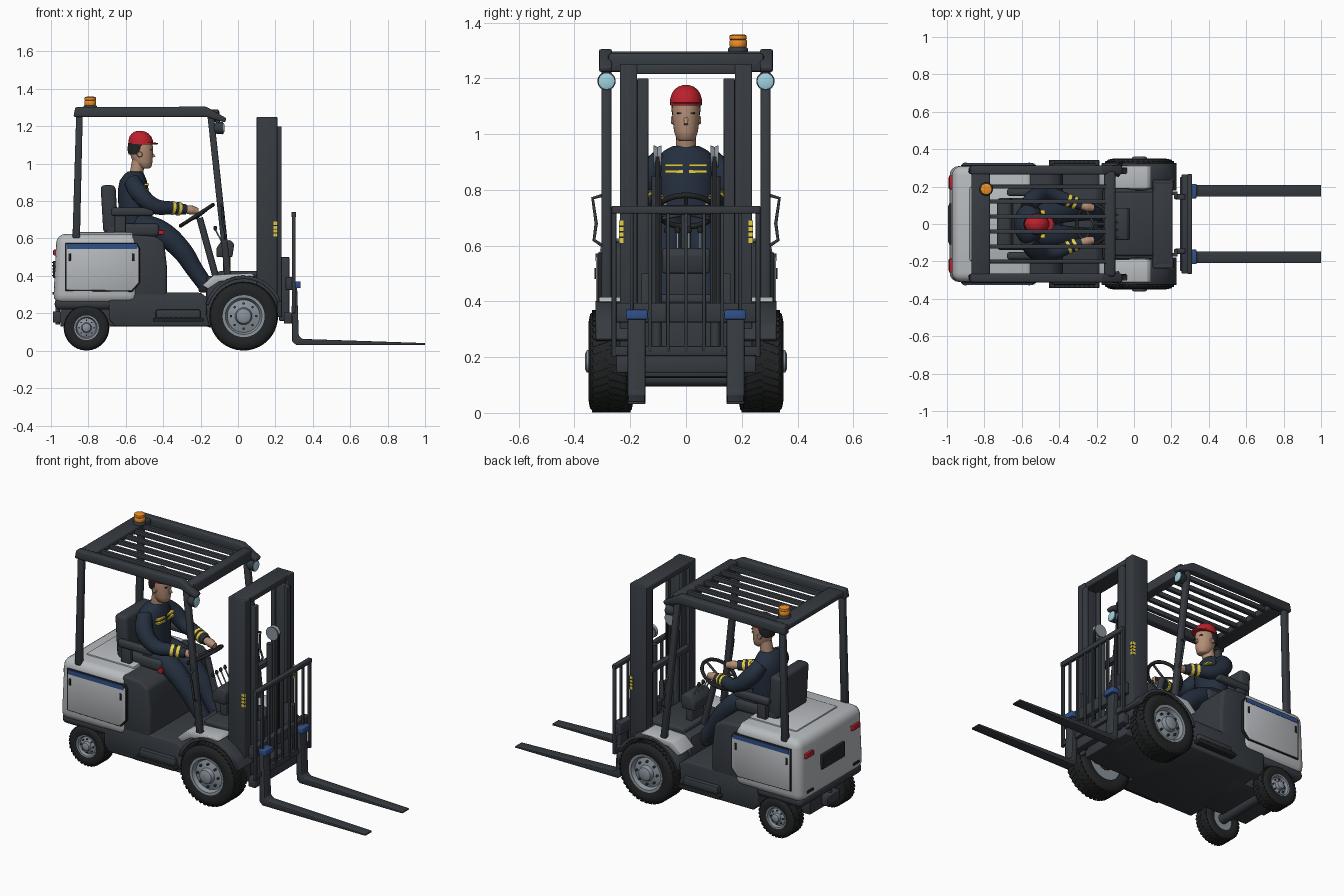
import bpy, bmesh, math
from math import sin, cos, pi, radians
from mathutils import Vector, Matrix

if "Cube" in bpy.data.objects:
    bpy.data.objects.remove(bpy.data.objects["Cube"])


def mat(name, *c):
    m = bpy.data.materials.new(name)
    m.diffuse_color = (*c, 1)
    m.use_nodes = True
    m.node_tree.nodes["Principled BSDF"].inputs["Base Color"].default_value = m.diffuse_color
    return m


DARK = mat("dark_steel", .037, .044, .053)
BLACK = mat("rubber", .016, .017, .018)
WHITE = mat("light_grey", .48, .5, .52)
RIM = mat("rim_grey", .25, .29, .33)
BLUE = mat("blue", .03, .08, .25)
NAVY = mat("navy_cloth", .018, .028, .048)
YEL = mat("yellow", .8, .62, .06)
SKIN = mat("skin", .45, .27, .18)
RED = mat("red", .5, .015, .025)
ORANGE = mat("orange", .85, .27, .02)
LENS = mat("lens", .35, .65, .75)


def finish(name, bm, m, bev=0, seg=2):
    bmesh.ops.recalc_face_normals(bm, faces=bm.faces)
    if bev:
        es = [e for e in bm.edges if len(e.link_faces) == 2 and e.calc_face_angle() > .45]
        bmesh.ops.bevel(bm, geom=es, offset=bev, segments=seg, affect='EDGES', profile=.5, clamp_overlap=True)
    me = bpy.data.meshes.new(name)
    bm.to_mesh(me)
    bm.free()
    me.materials.append(m)
    o = bpy.data.objects.new(name, me)
    bpy.context.collection.objects.link(o)
    return o


def box(name, x0, x1, y0, y1, z0, z1, m=DARK, bev=.004, seg=2):
    bm = bmesh.new()
    bmesh.ops.create_cube(bm, size=1, matrix=Matrix.Translation(((x0+x1)/2, (y0+y1)/2, (z0+z1)/2))
                          @ Matrix.Diagonal((x1-x0, abs(y1-y0), z1-z0, 1)))
    return finish(name, bm, m, bev, seg)


def extrude(name, pts, y0, y1, m=DARK, bev=.004, seg=2):
    """side profile in x,z swept from y0 to y1"""
    bm = bmesh.new()
    f = bm.faces.new([bm.verts.new((x, y0, z)) for x, z in pts])
    g = bmesh.ops.extrude_face_region(bm, geom=[f])['geom']
    bmesh.ops.translate(bm, vec=(0, y1-y0, 0), verts=[v for v in g if isinstance(v, bmesh.types.BMVert)])
    return finish(name, bm, m, bev, seg)


def skin_rings(bm, rings, loop=False):
    n = len(rings[0])
    for a, b in list(zip(rings, rings[1:])) + ([(rings[-1], rings[0])] if loop else []):
        for i in range(n):
            bm.faces.new((a[i], a[(i+1) % n], b[(i+1) % n], b[i]))
    if not loop:
        bm.faces.new(rings[0])
        bm.faces.new(rings[-1])


def lathe(name, prof, at, axis='Z', m=DARK, n=40, loop=False):
    """profile of (radius, height) turned round an axis through at"""
    bm = bmesh.new()
    rot = {'X': lambda a, b, h: (h, a, b), 'Y': lambda a, b, h: (a, h, b), 'Z': lambda a, b, h: (a, b, h)}[axis]
    rings = [[bm.verts.new(Vector(at) + Vector(rot(r*cos(2*pi*i/n), r*sin(2*pi*i/n), h))) for i in range(n)]
             for r, h in prof]
    skin_rings(bm, rings, loop)
    return finish(name, bm, m)


def loft(name, secs, m, n=28):
    """stack of ellipses (centre x, z, radius x, radius y)"""
    bm = bmesh.new()
    skin_rings(bm, [[bm.verts.new((cx+rx*cos(2*pi*i/n), ry*sin(2*pi*i/n), z)) for i in range(n)]
                    for cx, z, rx, ry in secs])
    return finish(name, bm, m)


def tube(name, pts, r, m=DARK, smooth=False, cyclic=False):
    """round bar; a point may carry its own radius as 4th number"""
    cu = bpy.data.curves.new(name, 'CURVE')
    cu.dimensions, cu.bevel_depth, cu.bevel_resolution = '3D', r, 4
    cu.use_fill_caps, cu.resolution_u = True, 8
    sp = cu.splines.new('BEZIER')
    sp.bezier_points.add(len(pts)-1)
    for b, p in zip(sp.bezier_points, pts):
        b.co = p[:3]
        b.radius = p[3]/r if len(p) > 3 else 1
        b.handle_left_type = b.handle_right_type = 'AUTO' if smooth else 'VECTOR'
    sp.use_cyclic_u = cyclic
    tmp = bpy.data.objects.new(name, cu)
    bpy.context.collection.objects.link(tmp)
    me = bpy.data.meshes.new_from_object(tmp.evaluated_get(bpy.context.evaluated_depsgraph_get()))
    bpy.data.objects.remove(tmp)
    me.materials.clear()
    me.materials.append(m)
    o = bpy.data.objects.new(name, me)
    bpy.context.collection.objects.link(o)


def wheel(name, x, R, r, y0, y1, s, lugs):
    """tyre with slanted tread blocks, dished rim, hub and bolts"""
    w, t, at = y1-y0, R-r, (x, 0, R+.002)
    prof = [(r, y0+.06*w), (r+.4*t, y0), (R-.18*t, y0+.04*w), (R-.02*t, y0+.15*w),
            (R-.02*t, y1-.15*w), (R-.18*t, y1-.04*w), (r+.4*t, y1), (r, y1-.06*w)]
    lathe(name+"_tyre", [(a, s*b) for a, b in prof], at, 'Y', BLACK, 64, True)
    prof = [(.25*r, y0+.1*w), (1.03*r, y0+.1*w), (1.03*r, y1-.04*w), (.9*r, y1-.05*w), (.8*r, y1-.2*w),
            (.42*r, y1-.12*w), (.36*r, y1+.04*w), (.25*r, y1+.08*w)]
    lathe(name+"_rim", [(a, s*b) for a, b in prof], at, 'Y', RIM)
    bm, bolts = bmesh.new(), bmesh.new()
    for i in range(lugs):
        for k, e in ((.29, 1), (.71, -1)):
            a = 2*pi*(i+(.5 if e < 0 else 0))/lugs
            bmesh.ops.create_cube(bm, size=1, matrix=Matrix.Translation(at) @ Matrix.Rotation(a, 4, 'Y')
                                  @ Matrix.Translation((0, s*(y0+k*w), R-.035*t)) @ Matrix.Rotation(e*s*.35, 4, 'Z')
                                  @ Matrix.Diagonal((1.3*pi*R/lugs, .4*w, .08*t, 1)))
    for i in range(8):
        bmesh.ops.create_cone(bolts, cap_ends=True, segments=10, radius1=.06*r, radius2=.06*r, depth=.12*w,
                              matrix=Matrix.Translation(at) @ Matrix.Rotation(i*pi/4, 4, 'Y')
                              @ Matrix.Translation((0, s*(y1-.14*w), .62*r)) @ Matrix.Rotation(pi/2, 4, 'X'))
    finish(name+"_tread", bm, BLACK)
    finish(name+"_bolts", bolts, DARK)


# chassis, floor and axles
extrude("chassis", [(-.69, .17), (-.66, .13), (-.15, .13), (-.17, .2), (-.16, .28), (-.2, .31), (-.69, .31)], -.3, .3, bev=.01)
box("front_frame", -.17, .14, -.19, .19, .125, .40, bev=.015)
box("mast_foot", .1, .205, -.175, .175, .13, .2)
box("cowl_top", -.11, .13, -.17, .17, .38, .425, bev=.012)
box("rear_frame", -.95, -.6, -.17, .17, .13, .3)
tube("rear_axle", [(-.81, -.22, .125), (-.81, .22, .125)], .03)
tube("front_axle", [(.03, -.24, .185), (.03, .24, .185)], .05)
box("counterweight_base", -.98, -.66, -.295, .295, .22, .28, bev=.025, seg=3)
box("tow_hitch", -.99, -.92, -.06, .06, .15, .21)
lathe("tow_pin", [(.012, .14), (.012, .235)], (-.965, 0, 0), n=16)

# rear body, hood and grille
extrude("rear_body", [(-.988, .25), (-.53, .25), (-.53, .625), (-.97, .625)], -.31, .31, WHITE, .05, 4)
box("hood_lid", -.88, -.56, -.2, .2, .6, .634, WHITE, .012)
extrude("seat_base", [(-.57, .28), (-.57, .62), (-.44, .612), (-.395, .58), (-.38, .45), (-.38, .28)], -.3, .3, bev=.018, seg=3)
box("rear_grille", -.99, -.96, -.11, .11, .39, .48, BLACK)
for i in range(5):
    box("grille_slat", -.994, -.975, -.1, .1, .4+i*.017, .406+i*.017, DARK, 0)

for s in (-1, 1):
    def sbox(name, x0, x1, y0, y1, *a, **k):
        box(name, x0, x1, min(s*y0, s*y1), max(s*y0, s*y1), *a, **k)

    wheel("front_wheel", .03, .183, .109, .2, .35, s, 40)
    wheel("rear_wheel", -.81, .121, .064, .19, .3, s, 34)

    # side doors, steps and lights
    door = [(-.925, .32), (-.925, .575), (-.54, .575), (-.525, .55), (-.525, .36), (-.565, .315)]
    extrude("door_seal", door, s*.3, s*.317, BLACK, .003)
    extrude("side_door", [(-.728+(x+.728)*.97, .447+(z-.447)*.96) for x, z in door], s*.3, s*.323, WHITE)
    sbox("blue_stripe", -.915, -.54, .32, .325, .545, .572, BLUE, 0)
    for x in (-.9, -.56):
        sbox("door_latch", x-.006, x+.006, .32, .328, .48, .52, BLACK, .002)
    sbox("step", -.455, -.185, .28, .342, .155, .175, BLACK)
    sbox("step_riser", -.44, -.2, .28, .325, .17, .22, bev=.012)
    for i in range(10):
        sbox("step_rib", -.44+i*.026, -.43+i*.026, .3, .34, .17, .18, DARK, 0)
    sbox("tail_light", -.988, -.95, .185, .26, .51, .54, RED)
    sbox("reflector", -.992, -.95, .19, .25, .3, .315, BLACK)

    # front fenders
    ang = [radians(a) for a in range(20, 166, 12)]
    arc = [(.03+.212*cos(a), .19+.212*sin(a)) for a in ang] + [(.03+.194*cos(a), .19+.194*sin(a)) for a in ang[::-1]]
    extrude("fender", arc, s*.18, s*.325, bev=.002, seg=1)
    extrude("fender_cover", [(-.19, .35), (-.13, .405), (.07, .415), (.09, .4), (.04, .385), (-.1, .37), (-.16, .33)],
            s*.19, s*.312, WHITE)

    # overhead guard sides
    extrude("guard_rail", [(-.88, 1.25), (-.87, 1.302), (-.17, 1.305), (-.06, 1.242), (-.07, 1.22), (-.17, 1.25)],
            s*.265, s*.312, bev=.008)
    extrude("rear_post", [(-.885, .6), (-.845, .6), (-.83, 1.27), (-.865, 1.27)], s*.268, s*.303, bev=.008)
    extrude("front_post", [(-.07, .39), (-.035, .39), (-.13, 1.27), (-.165, 1.27)], s*.268, s*.303, bev=.008)
    tube("grab_handle", [(-.07, s*.3, .6), (-.065, s*.33, .62), (-.08, s*.322, .68), (-.085, s*.335, .77), (-.09, s*.3, .78)], .006)
    lathe("headlight_housing", [(.018, -.13), (.03, -.115), (.033, -.08)], (0, s*.285, 1.19), 'X', n=28)
    lathe("headlight_lens", [(.028, -.085), (.028, -.076), (.016, -.072)], (0, s*.285, 1.19), 'X', LENS, 28)
    sbox("headlight_bracket", -.12, -.095, .275, .295, 1.2, 1.25)

    # mast rails (C channels), lift cylinders and chains
    sbox("outer_mast_web", .1, .21, .215, .237, .16, 1.25)
    for x in (.1, .19):
        sbox("outer_mast_flange", x, x+.02, .175, .23, .16, 1.25)
    sbox("inner_mast_web", .125, .233, .155, .175, .18, 1.2)
    for x in (.125, .213):
        sbox("inner_mast_flange", x, x+.02, .135, .17, .18, 1.2)
    tube("lift_cylinder", [(.14, s*.105, .2), (.14, s*.105, .85)], .018)
    lathe("chain_pulley", [(.012, -.014), (.04, -.014), (.034, 0), (.04, .014), (.012, .014)], (.165, s*.102, .92), 'Y', RIM, 28)
    sbox("lift_chain", .196, .204, .095, .11, .35, .92, BLACK, 0)
    tube("tilt_cylinder", [(-.1, s*.15, .24), (.12, s*.15, .36)], .022)
    sbox("mast_label", .19, .2125, .225, .2395, .61, .69, YEL, 0)
    for i in range(3):
        sbox("mast_label_stripe", .189, .2135, .225, .2405, .627+i*.02, .632+i*.02, BLACK, 0)

    # forks and fork hooks
    extrude("fork", [(.288, .37), (.315, .37), (.325, .08), (.345, .063), (1, .041), (1, .031), (.31, .031), (.29, .05)],
            s*.146, s*.209, bev=.003)
    sbox("fork_hook", .285, .335, .137, .215, .335, .37, BLUE, .005)
    sbox("carriage_plate", .22, .275, .13, .16, .16, .5)
    sbox("backrest_side", .288, .308, .25, .267, .2, .74)

# overhead guard top
box("guard_front_bar", -.16, -.1, -.28, .28, 1.222, 1.29, bev=.012)
box("guard_rear_plate", -.87, -.77, -.28, .28, 1.262, 1.297, bev=.008)
for i in range(6):
    y = -.2+i*.08
    box("guard_slat", -.79, -.14, y-.011, y+.011, 1.262, 1.29)

# beacon
lathe("beacon_base", [(.036, 1.295), (.036, 1.306), (.03, 1.312)], (-.79, .187, 0), n=24)
lathe("beacon", [(.028, 1.31), (.031, 1.315), (.031, 1.335), (.028, 1.338), (.031, 1.341), (.03, 1.354), (.02, 1.358)],
      (-.79, .187, 0), m=ORANGE, n=24)

# mast cross members, carriage and load backrest
for n, x0, x1, z0, z1 in (("top", .1, .205, 1.215, 1.25), ("middle", .1, .13, .71, .745), ("bottom", .1, .13, .19, .25)):
    box("mast_"+n+"_bar", x0, x1, -.22, .22, z0, z1)
box("carriage_upper_bar", .255, .29, -.265, .265, .325, .395)
box("carriage_lower_bar", .245, .29, -.25, .25, .145, .205)
box("backrest_foot", .285, .305, -.26, .26, .205, .24)
box("backrest_top", .286, .31, -.267, .267, .715, .742)
for i in range(7):
    y = -.195+i*.065
    box("backrest_bar", .292, .306, y-.006, y+.006, .22, .73, bev=.002)

# dash, steering and levers
extrude("dash", [(-.115, .5), (-.03, .5), (-.02, .57), (-.04, .592), (-.09, .585), (-.115, .55)], -.085, .085, bev=.008)
box("dash_stem", -.08, -.04, -.06, .06, .4, .52)
tube("steering_column", [(-.12, 0, .4), (-.205, 0, .71)], .018)
T = Matrix.Translation((-.22, 0, .724)) @ Matrix.Rotation(radians(-33), 4, 'Y')
tube("steering_wheel", [T @ Vector((.103*cos(i*pi/6), .103*sin(i*pi/6), 0)) for i in range(12)], .01, BLACK, True, True)
for i in range(3):
    a = 2*pi*i/3
    tube("steering_spoke", [T @ Vector((0, 0, -.01)), T @ Vector((.1*cos(a), .1*sin(a), 0))], .007)
for i in range(4):
    y = -.07+i*.04
    tube("lever", [(-.08, y, .57), (-.12, y, .645)], .004, RIM)
    lathe("lever_knob", [(.005, -.012), (.01, -.004), (.009, .008), (.004, .013)], (-.122, y, .655), m=BLACK, n=14)

# seat
box("seat_cushion", -.71, -.42, -.14, .14, .61, .68, bev=.022, seg=3)
extrude("seat_back", [(-.72, .63), (-.64, .63), (-.655, .885), (-.735, .885)], -.14, .14, bev=.022, seg=3)
for s in (-1, 1):
    box("armrest", -.68, -.45, s*.17-.02, s*.17+.02, .72, .765, bev=.015, seg=3)
    box("armrest_support", -.66, -.6, s*.165-.015, s*.165+.015, .6, .74)
box("belt_buckle", -.425, -.395, -.165, -.14, .62, .645, RED)

# operator
loft("operator_torso", [(-.55, .64, .08, .1), (-.555, .7, .085, .105), (-.56, .78, .08, .105), (-.56, .86, .082, .112),
                        (-.56, .91, .072, .11), (-.555, .94, .055, .08), (-.55, .958, .04, .045)], NAVY)
loft("operator_neck", [(-.545, .94, .036, .036), (-.53, 1.02, .036, .036)], SKIN)
loft("operator_head", [(-.495, .975, .022, .024), (-.5, .982, .037, .034), (-.51, 1.01, .053, .043), (-.516, 1.05, .06, .048),
                       (-.518, 1.09, .063, .05), (-.518, 1.12, .058, .046)], SKIN)
loft("operator_hair", [(-.545, 1.05, .04, .045), (-.538, 1.075, .053, .051), (-.53, 1.11, .058, .052)], BLACK)
extrude("operator_nose", [(-.465, 1.07), (-.44, 1.038), (-.465, 1.03)], -.008, .008, SKIN, .003)
loft("hard_hat", [(-.52, 1.104, .066, .058), (-.52, 1.125, .065, .057), (-.522, 1.145, .058, .051), (-.523, 1.16, .046, .041),
                  (-.524, 1.17, .031, .028), (-.525, 1.176, .012, .011)], RED)
loft("hard_hat_brim", [(-.505, 1.102, .075, .056), (-.505, 1.109, .077, .057), (-.51, 1.114, .066, .056)], RED)
for s in (-1, 1):
    lathe("operator_ear", [(.008, .04*s), (.016, .047*s), (.012, .054*s)], (-.525, 0, 1.05), 'Y', SKIN, 16)
    box("operator_brow", -.472, -.459, s*.022-.01, s*.022+.01, 1.072, 1.077, BLACK, 0)
    tube("operator_arm", [(-.565, s*.085, .905, .045), (-.53, s*.14, .845, .05), (-.45, s*.155, .775, .043),
                          (-.35, s*.125, .763, .035), (-.28, s*.1, .755, .028)], .05, NAVY, True)
    tube("operator_hand", [(-.29, s*.1, .757, .02), (-.25, s*.092, .752, .025), (-.215, s*.085, .745, .018)], .025, SKIN, True)
    for x, y, z in ((-.35, .125, .763), (-.318, .113, .759)):
        tube("cuff_stripe", [(x-.008, s*(y+.003), z+.001), (x+.008, s*(y-.003), z-.001)], .0365, YEL)
    tube("operator_leg", [(-.55, s*.055, .67, .07), (-.42, s*.065, .635, .064), (-.305, s*.07, .54, .055),
                          (-.23, s*.065, .43, .046), (-.17, s*.06, .345, .042)], .06, NAVY, True)
    extrude("operator_boot", [(-.21, .31), (-.21, .36), (-.15, .37), (-.1, .345), (-.08, .31)], s*.03, s*.09, BLACK, .012)
    for z in (.866, .888):
        box("chest_stripe", -.5, -.477, s*.043-.032, s*.043+.032, z-.005, z+.005, YEL, 0)

# smooth shading with sharp edges kept
obs = [o for o in bpy.context.scene.objects if o.type == 'MESH']
for o in obs:
    o.select_set(True)
bpy.context.view_layer.objects.active = obs[0]
bpy.ops.object.shade_smooth_by_angle(angle=radians(45))
